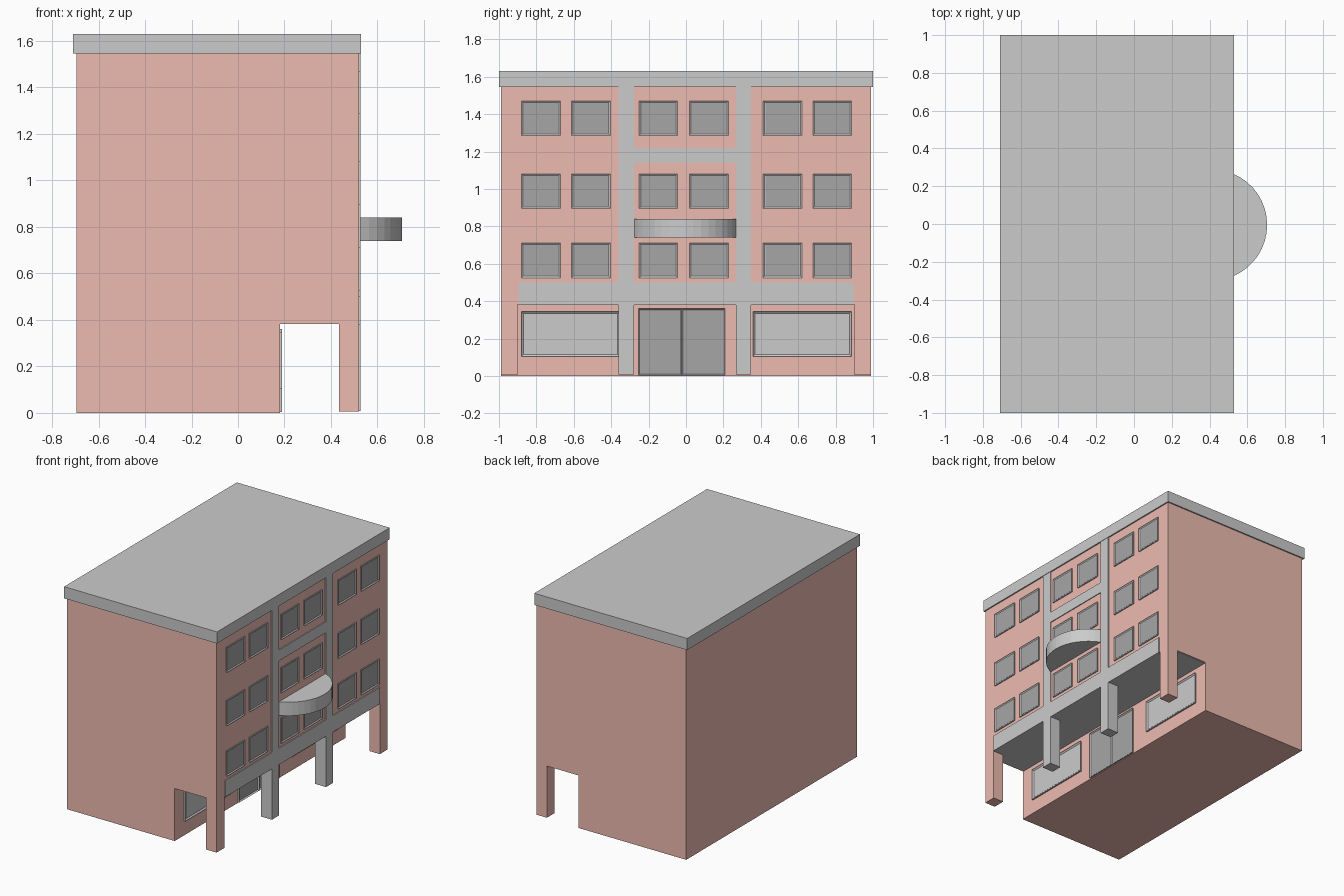
import bpy, bmesh, math

if "Cube" in bpy.data.objects:
    bpy.data.objects.remove(bpy.data.objects["Cube"])


def material(name, rgb):
    m = bpy.data.materials.new(name)
    m.diffuse_color = (*rgb, 1)
    m.use_nodes = True
    m.node_tree.nodes["Principled BSDF"].inputs["Base Color"].default_value = m.diffuse_color
    return m


BRICK = material("brick red", (0.85, 0.5, 0.44))
DARK = material("dark glass", (0.38, 0.38, 0.38))
PALE = material("shop glass", (0.54, 0.54, 0.54))


def finish(bm, name, mat=None):
    bmesh.ops.recalc_face_normals(bm, faces=bm.faces)
    me = bpy.data.meshes.new(name)
    bm.to_mesh(me)
    bm.free()
    ob = bpy.data.objects.new(name, me)
    bpy.context.collection.objects.link(ob)
    if mat:
        me.materials.append(mat)
    return ob


def prism(name, points, offset, mat=None):
    """Extrude a flat outline of 3D points along an offset."""
    bm = bmesh.new()
    face = bm.faces.new([bm.verts.new(p) for p in points])
    ext = bmesh.ops.extrude_face_region(bm, geom=[face])["geom"]
    verts = [v for v in ext if isinstance(v, bmesh.types.BMVert)]
    bmesh.ops.translate(bm, verts=verts, vec=offset)
    return finish(bm, name, mat)


def profile(name, xz, y0, y1, mat=None):
    return prism(name, [(x, y0, z) for x, z in xz], (0, y1 - y0, 0), mat)


def box(name, x0, x1, y0, y1, z0, z1, mat=None):
    return profile(name, [(x0, z0), (x1, z0), (x1, z1), (x0, z1)], y0, y1, mat)


def window(name, wall, y0, y1, z0, z1, glass, rim=0.012, proud=0.007):
    """Raised frame on a wall facing +x, with a sunken pane."""
    front = wall + proud
    ob = box(name + "_frame", wall - 0.004, front, y0, y1, z0, z1)
    bm = bmesh.new()
    bm.from_mesh(ob.data)
    face = max(bm.faces, key=lambda f: f.calc_center_median().x)
    bmesh.ops.inset_region(bm, faces=[face], thickness=rim)
    bmesh.ops.translate(bm, verts=face.verts, vec=(0.001 - proud, 0, 0))
    bm.to_mesh(ob.data)
    bm.free()
    box(name + "_glass", wall, wall + 0.002, y0 + rim, y1 - rim,
        z0 + rim, z1 - rim, glass)


# Main block with the recessed ground-floor arcade
profile("building_body", [(-0.695, 0), (0.18, 0), (0.18, 0.385), (0.52, 0.385),
                          (0.52, 1.545), (-0.695, 1.545)], -0.99, 0.99, BRICK)
box("roof_slab", -0.71, 0.53, -1, 1, 1.545, 1.63)
box("arcade_ceiling", 0.18, 0.519, -0.985, 0.985, 0.382, 0.387)

# Brick corner posts
for y0, y1 in ((-0.99, -0.9), (0.9, 0.99)):
    box("corner_post", 0.435, 0.52, y0, y1, 0.006, 0.386, BRICK)

# Grey columns: free-standing below, shallow pilasters above
for y0, y1 in ((-0.36, -0.278), (0.267, 0.348)):
    profile("column", [(0.437, 0.008), (0.527, 0.008), (0.527, 1.545),
                       (0.515, 1.545), (0.515, 0.387), (0.437, 0.387)], y0, y1)

# Horizontal bands
box("arcade_beam", 0.51, 0.5265, -0.895, 0.895, 0.38, 0.5)
box("upper_band", 0.515, 0.5265, -0.278, 0.267, 1.14, 1.22)

# Curved balcony: segment of a circle
half, sag, steps = 0.271, 0.18, 16
radius = (half ** 2 + sag ** 2) / (2 * sag)
sweep = math.asin(half / radius)
arc = []
for i in range(steps + 1):
    a = -sweep + 2 * sweep * i / steps
    arc.append((0.705 - radius + radius * math.cos(a),
                -0.005 + radius * math.sin(a), 0.74))
prism("balcony", arc, (0, 0, 0.1))

# Upper windows
columns = ((-0.88, -0.67), (-0.613, -0.405), (-0.25, -0.045),
           (0.018, 0.228), (0.412, 0.62), (0.678, 0.886))
for z in (0.525, 0.895, 1.285):
    for y0, y1 in columns:
        window("window", 0.52, y0, y1, z, z + 0.186, DARK)

# Ground-floor shop windows and double door
for y0, y1 in ((-0.88, -0.355), (0.358, 0.885)):
    window("shop_window", 0.18, y0, y1, 0.105, 0.345, PALE, 0.015, 0.01)
for y0, y1 in ((-0.255, -0.023), (-0.023, 0.209)):
    window("door", 0.18, y0, y1, 0.004, 0.36, DARK, 0.01, 0.01)
